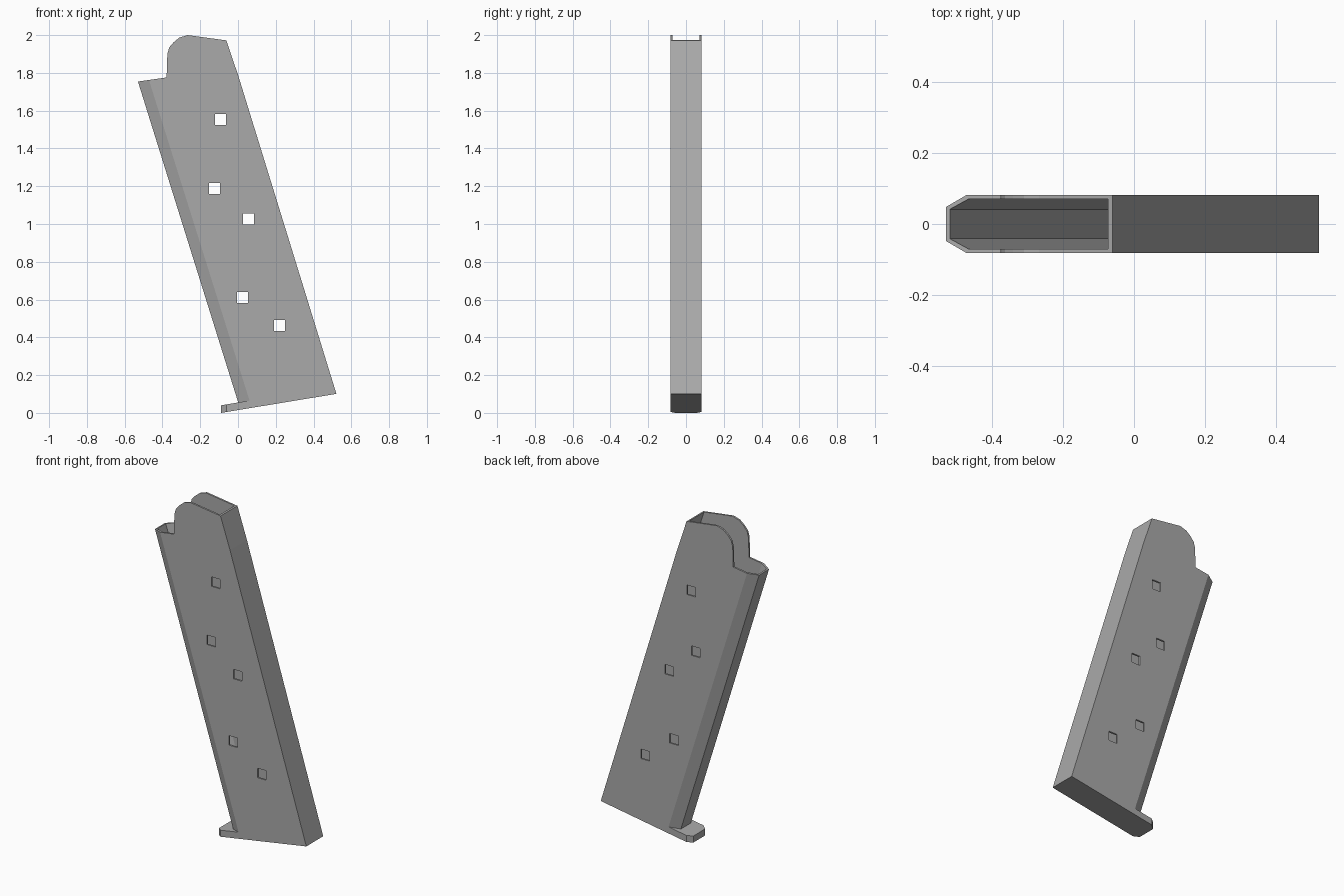
import bpy
import bmesh

if "Cube" in bpy.data.objects:
    bpy.data.objects.remove(bpy.data.objects["Cube"], do_unlink=True)

HALF = 0.082     # half the body thickness
WALL = 0.011     # sheet thickness

steel = bpy.data.materials.new("grey steel")
steel.use_nodes = True
steel.diffuse_color = (0.4, 0.4, 0.4, 1)
steel.node_tree.nodes["Principled BSDF"].inputs["Base Color"].default_value = (0.4, 0.4, 0.4, 1)


def floor_z(x):
    """Height of the tilted underside."""
    return 0.165 * (x + 0.09)


def loft(name, rings):
    """Closed solid through rings of equal point count."""
    bm = bmesh.new()
    loops = [[bm.verts.new(p) for p in ring] for ring in rings]
    n = len(loops[0])
    for a, b in zip(loops, loops[1:]):
        for i in range(n):
            j = (i + 1) % n
            bm.faces.new((a[i], a[j], b[j], b[i]))
    bm.faces.new(loops[0])
    bm.faces.new(loops[-1])
    bmesh.ops.recalc_face_normals(bm, faces=bm.faces)
    mesh = bpy.data.meshes.new(name)
    bm.to_mesh(mesh)
    bm.free()
    mesh.materials.append(steel)
    obj = bpy.data.objects.new(name, mesh)
    bpy.context.collection.objects.link(obj)
    return obj


def side_prism(name, points):
    """Extrude an x-z profile right through the thickness."""
    return loft(name, [[(x, y, z) for x, z in points] for y in (-0.2, 0.2)])


def section(left, right, inset):
    """Six-sided section with its left corners chamfered."""
    (x0, z0), (x1, z1) = left, right
    plan = [(x0 + inset, 0.048 - inset * 0.6), (x0 + 0.06 + inset * 0.6, HALF - inset),
            (x1 - inset, HALF - inset)]
    plan += [(x, -y) for x, y in reversed(plan)]
    return [(x, y, z0 + (z1 - z0) * (x - x0) / (x1 - x0)) for x, y in plan]


def combine(target, tool, operation):
    """Apply a boolean and remove the tool."""
    mod = target.modifiers.new("cut", "BOOLEAN")
    mod.object = tool
    mod.operation = operation
    mod.solver = "EXACT"
    bpy.context.view_layer.update()
    graph = bpy.context.evaluated_depsgraph_get()
    mesh = bpy.data.meshes.new_from_object(target.evaluated_get(graph))
    target.modifiers.clear()
    target.data = mesh
    bpy.data.objects.remove(tool, do_unlink=True)


def tube(name, inset, lift):
    """Slanted column, kinked near the top of its right edge."""
    low_left, low_right = 0.013 - lift * 0.31, 0.521 - lift * 0.31
    return loft(name, [
        section((low_left, floor_z(low_left) + lift), (low_right, floor_z(low_right) + lift), inset),
        section((-0.53, 1.755), (0.003, 1.78), inset),
        section((-0.63, 2.07), (-0.094, 2.07), inset)])


# Body column trimmed to the stepped, rounded feed lips
body = tube("magazine_body", 0, 0)
trim = side_prism("lip_trim", [
    (-0.8, -0.4), (-0.8, 1.715), (-0.378, 1.776), (-0.374, 1.9), (-0.364, 1.935),
    (-0.341, 1.962), (-0.31, 1.987), (-0.267, 2.0), (-0.061, 1.972), (0.8, 1.86), (0.8, -0.4)])
combine(body, trim, "INTERSECT")

# Base plate with a chamfered toe
toe = [(-0.09, 0.058), (-0.06, HALF), (0.09, HALF)]
toe += [(x, -y) for x, y in reversed(toe)]
plate = loft("base_toe", [[(x, y, floor_z(x) + h) for x, y in toe] for h in (0, 0.04)])
combine(body, plate, "UNION")

# Open cavity
combine(body, tube("cavity", WALL, 0.04), "DIFFERENCE")

# Square sight holes through both walls
for x, z in [(-0.093, 1.553), (-0.124, 1.188), (0.056, 1.026), (0.024, 0.611), (0.22, 0.463)]:
    r = 0.029
    hole = side_prism("sight_hole", [(x - r, z - r), (x + r, z - r), (x + r, z + r), (x - r, z + r)])
    combine(body, hole, "DIFFERENCE")
